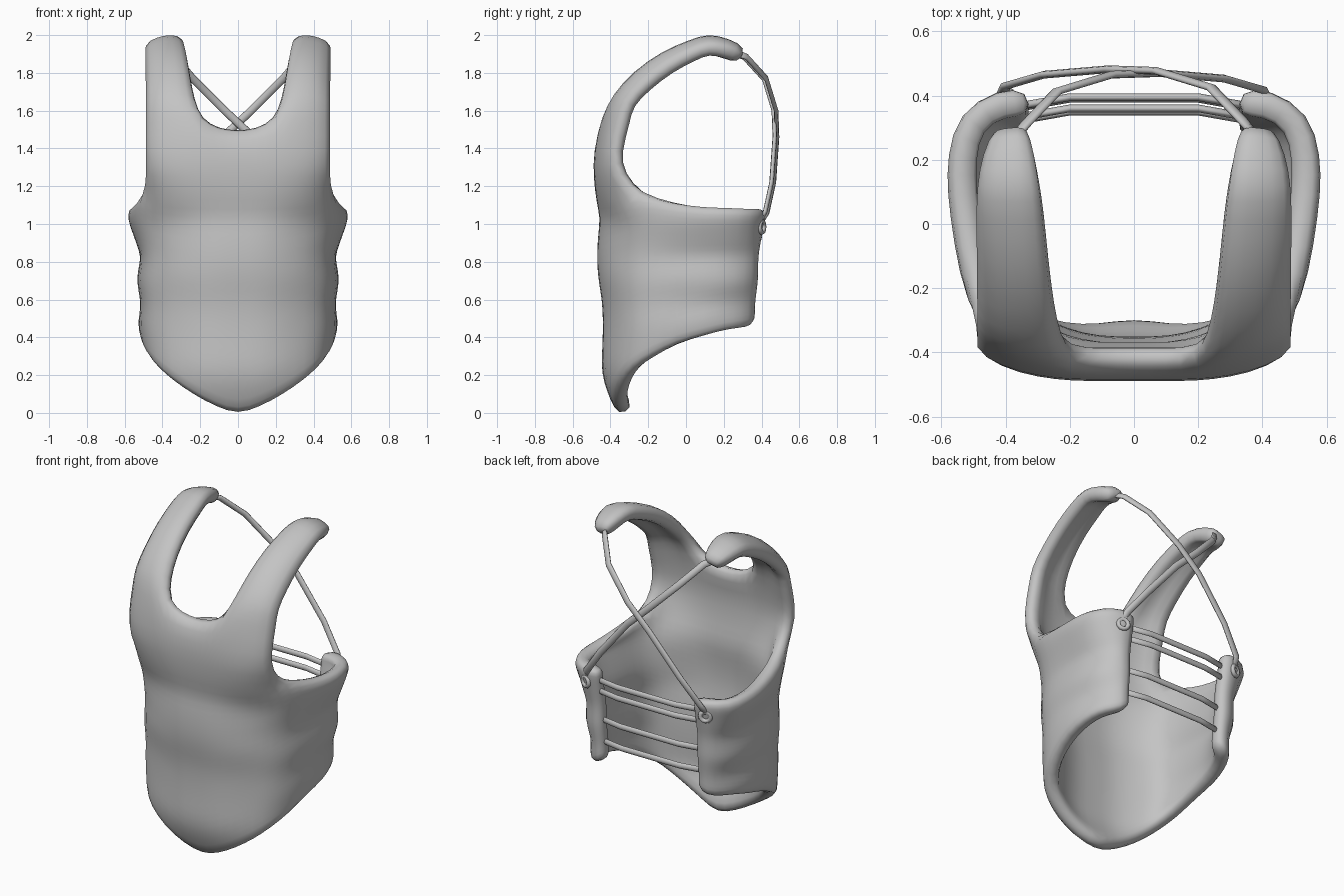
import bpy, bmesh
from math import cos, sin, pi
from mathutils import Vector

cube = bpy.data.objects.get("Cube")
if cube:
    bpy.data.objects.remove(cube, do_unlink=True)

grey = bpy.data.materials.new("plain_grey")
grey.use_nodes = True
grey.diffuse_color = (0.55, 0.55, 0.55, 1)
grey.node_tree.nodes["Principled BSDF"].inputs["Base Color"].default_value = (0.55, 0.55, 0.55, 1)


def finish(name, bm):
    """Turn a bmesh into a smooth grey object."""
    bmesh.ops.recalc_face_normals(bm, faces=bm.faces)
    for f in bm.faces:
        f.smooth = True
    mesh = bpy.data.meshes.new(name)
    bm.to_mesh(mesh)
    bm.free()
    mesh.materials.append(grey)
    obj = bpy.data.objects.new(name, mesh)
    bpy.context.scene.collection.objects.link(obj)
    return obj


def interp(knots, z):
    """Piecewise linear lookup."""
    if z <= knots[0][0]:
        return knots[0][1]
    for (a, va), (b, vb) in zip(knots, knots[1:]):
        if z <= b:
            return va + (vb - va) * (z - a) / (b - a)
    return knots[-1][1]


# Padded folds: how far front and sides swell at each height
FRONT = [(-.03, -.11), (.08, -.06), (.2, -.015), (.4, -.025), (.57, -.025),
         (.74, .005), (.92, .005), (1.02, -.015), (1.12, .01)]
SIDE = [(.25, -.05), (.42, -.005), (.5, .005), (.57, -.018), (.7, .012), (.83, -.015),
        (1.04, .06), (1.12, .03)]
# The front corners are rounder towards the waist
WAIST = [(.1, 1), (.5, .95), (.7, .95), (.87, 1.15), (1, .95), (1.12, .25)]
CORNER = {2: .025, 3: .055, 4: .08, 5: .075, 6: .03}

# Body columns from front centre round to the back edge: x, y, bottom, top
COLUMNS = [(0, -.465, -.03, 1.12), (.12, -.465, .015, 1.12), (.24, -.46, .08, 1.12),
           (.355, -.435, .16, 1.12), (.445, -.385, .23, 1.13), (.505, -.27, .29, 1.16),
           (.525, -.08, .36, 1.12), (.53, .1, .4, 1.1), (.53, .21, .43, 1.1),
           (.495, .32, .44, 1.09), (.425, .395, .45, 1.09), (.325, .395, .5, 1.07)]
ROWS = 14
bm = bmesh.new()
grid = {}


def put(row, col, x, y, z):
    grid[row, col] = bm.verts.new((x, y, z))


for c, (x, y, low, high) in enumerate(COLUMNS):
    for r in range(ROWS):
        z = low + (high - low) * r / (ROWS - 1)
        px, py = x, y + CORNER.get(c, 0) * interp(WAIST, z)
        if c <= 5:
            py -= interp(FRONT, z) * (1 if c < 4 else .5)
        if 4 <= c <= 9:
            px += interp(SIDE, z) * min(1, (c - 3) / 4)
        if 8 <= c <= 10:
            px += min(0, z - .9) * .07
        if c >= 9:
            py += (z - .9) * .07 + interp(SIDE, z) * .3
        put(r, c, px, py, z)

# Chest rows up to the neckline
CHEST_X = [0, .1, .19, .295, .415, .512]
CHEST_Y = [-.49, -.49, -.49, -.48, -.45, -.385]
NECK_Z = [1.51, 1.52, 1.575, 1.58, 1.57, 1.55]
row = ROWS
for z, edge in ((1.25, .02), (1.38, -.015)):
    for c in range(6):
        put(row, c, CHEST_X[c], CHEST_Y[c] + (edge if c == 5 else 0), z)
    row += 1
for c in range(6):
    put(row, c, CHEST_X[c], CHEST_Y[c] + .037, NECK_Z[c])
row += 1

# Shoulder strap rows: inner x, outer x, y, z, drop of the armhole edge
STRAP = [(.222, .512, -.395, 1.685, .075), (.24, .512, -.285, 1.81, .085),
         (.257, .512, -.13, 1.92, .075), (.27, .512, .02, 1.98, .06),
         (.282, .508, .12, 2.015, .055), (.297, .49, .23, 1.985, .045),
         (.325, .445, .325, 1.94, .03)]
for xi, xo, y, z, drop in STRAP:
    inward = (Vector((.1, 1.4)) - Vector((y, z))).normalized()
    for i, d in enumerate((.015, 0, .015, drop)):
        put(row, i + 2, xi + (xo - xi) * i / 3, y + inward.x * d, z + inward.y * d)
    row += 1

# Skin every complete quad of the grid
for (r, c) in list(grid):
    keys = [(r, c), (r, c + 1), (r + 1, c + 1), (r + 1, c)]
    if all(k in grid for k in keys):
        bm.faces.new([grid[k] for k in keys])
if grid[1, 0].link_faces[0].normal.y > 0:
    bmesh.ops.reverse_faces(bm, faces=bm.faces)
vest = finish("vest_body", bm)
mirror = vest.modifiers.new("mirror", 'MIRROR')
mirror.use_clip = True
shell = vest.modifiers.new("padding", 'SOLIDIFY')
shell.thickness = .09
shell.offset = -1
soft = vest.modifiers.new("soft", 'SUBSURF')
soft.levels = soft.render_levels = 1


def cord(name, points, wide=.021, thin=.012, sides=8):
    """Slightly flattened cord lying against the back."""
    pts = [Vector(p) for p in points]
    cm = bmesh.new()
    rings = []
    for i, p in enumerate(pts):
        along = (pts[min(i + 1, len(pts) - 1)] - pts[max(i - 1, 0)]).normalized()
        across = along.cross(Vector((0, 1, 0))).normalized()
        out = across.cross(along)
        angles = [2 * pi * k / sides for k in range(sides)]
        rings.append([cm.verts.new(p + across * cos(a) * wide + out * sin(a) * thin)
                      for a in angles])
    for a, b in zip(rings, rings[1:]):
        for k in range(sides):
            n = (k + 1) % sides
            cm.faces.new((a[k], a[n], b[n], b[k]))
    cm.faces.new(rings[0])
    cm.faces.new(rings[-1])
    finish(name, cm)


# Crossed shoulder cords and their eyelets
CROSS = [(.38, .27, 1.905), (.34, .32, 1.885), (.24, .425, 1.77), (.07, .477, 1.6),
         (-.08, .482, 1.46), (-.28, .465, 1.22), (-.4, .43, 1.06), (-.42, .38, .98)]
for side, s, shift in (("left", 1, 0), ("right", -1, -.012)):
    cord(side + "_cross_cord", [(s * x, y + shift, z) for x, y, z in CROSS])
    bpy.ops.mesh.primitive_torus_add(major_radius=.03, minor_radius=.014, major_segments=12,
                                     minor_segments=6, location=(s * .415, .4, .985),
                                     rotation=(pi / 2, 0, -s * .4))
    ring = bpy.context.object
    ring.name = side + "_eyelet"
    ring.data.materials.append(grey)
    bpy.ops.object.shade_smooth()

# Horizontal lacing across the open back
for i, (z, y) in enumerate([(1.0, .385), (.93, .38), (.74, .35), (.6, .34)]):
    cord("back_lace_%d" % (i + 1), [(-.37, y - .02, z), (-.2, y + .01, z),
                                    (.2, y + .01, z), (.37, y - .02, z)], .019)
